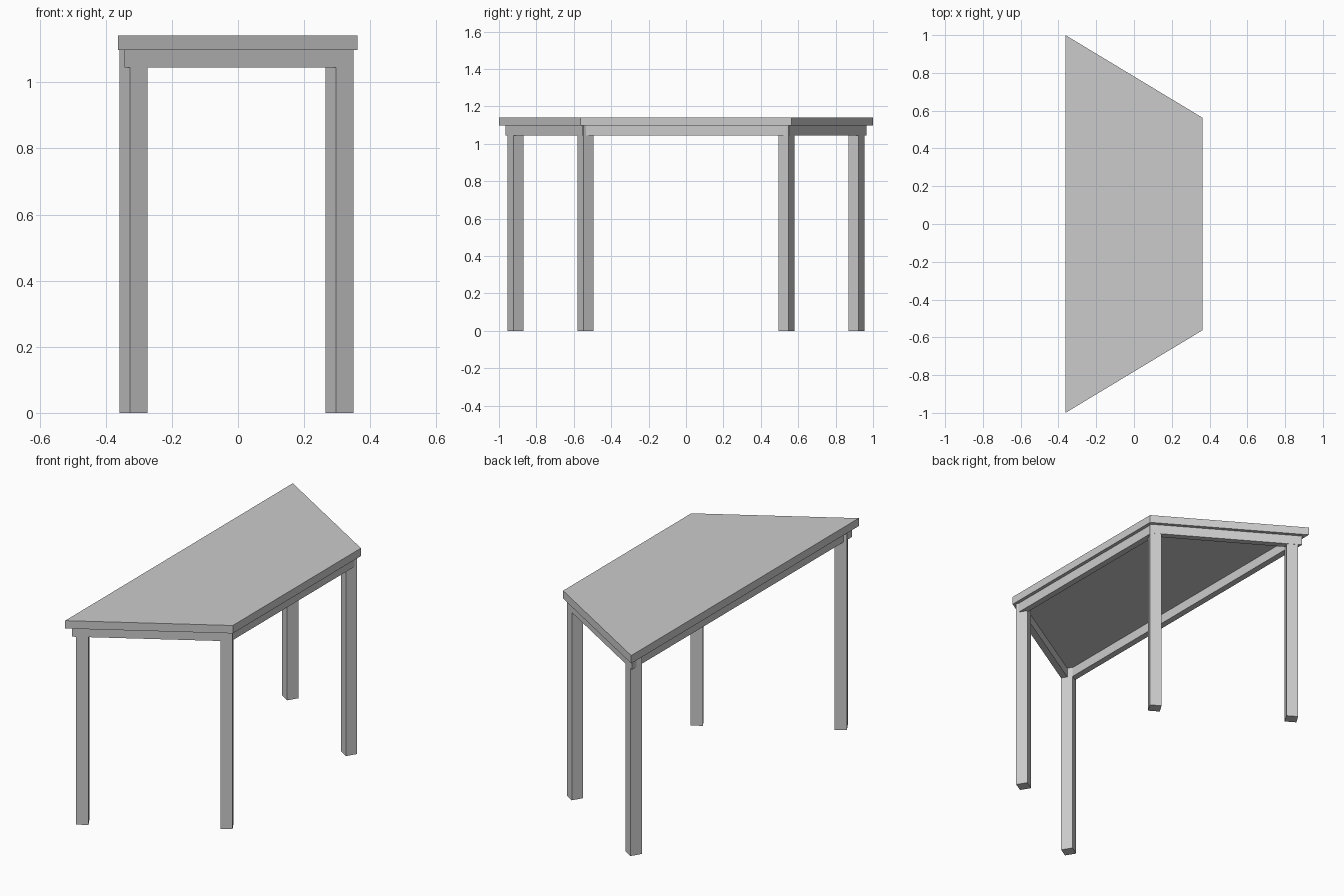
import bpy, bmesh, math
from mathutils import Vector, Matrix

if "Cube" in bpy.data.objects:
    bpy.data.objects.remove(bpy.data.objects["Cube"])

XL, XR, YL, YR = -0.363, 0.362, 1.0, 0.563
SLOPE = math.atan2(YL - YR, XR - XL)


def trapezoid(inset):
    """Table outline moved inwards by a distance, counter-clockwise."""
    xl, xr = XL + inset, XR - inset
    edge = lambda x: YL - (x - XL) * math.tan(SLOPE) - inset / math.cos(SLOPE)
    return [(xl, -edge(xl)), (xr, -edge(xr)), (xr, edge(xr)), (xl, edge(xl))]


def prism(name, outline, z0, z1):
    """Upright solid from a flat outline."""
    bm = bmesh.new()
    face = bm.faces.new([bm.verts.new((x, y, z0)) for x, y in outline])
    ext = bmesh.ops.extrude_face_region(bm, geom=[face])
    moved = [v for v in ext["geom"] if isinstance(v, bmesh.types.BMVert)]
    bmesh.ops.translate(bm, verts=moved, vec=(0, 0, z1 - z0))
    bmesh.ops.recalc_face_normals(bm, faces=bm.faces)
    mesh = bpy.data.meshes.new(name)
    bm.to_mesh(mesh)
    bm.free()
    obj = bpy.data.objects.new(name, mesh)
    bpy.context.collection.objects.link(obj)
    return obj


# table top
prism("table_top", trapezoid(0), 1.098, 1.142)

# apron rails under the top, mitred at the corners
outer, inner = trapezoid(0.019), trapezoid(0.054)
for i, side in enumerate(("front", "right", "back", "left")):
    j = (i + 1) % 4
    prism(side + "_apron", [outer[i], outer[j], inner[j], inner[i]], 1.045, 1.098)

# square legs turned to follow the slanted ends
h = 0.031
for end, s in (("front", -1), ("back", 1)):
    for side, x, y in (("left", -0.3165, 0.912), ("right", 0.3075, 0.537)):
        rot = Matrix.Rotation(-s * SLOPE, 2)
        corners = [rot @ Vector(c) for c in ((-h, -h), (h, -h), (h, h), (-h, h))]
        prism(f"{end}_{side}_leg", [(x + c.x, s * y + c.y) for c in corners], 0, 1.098)
